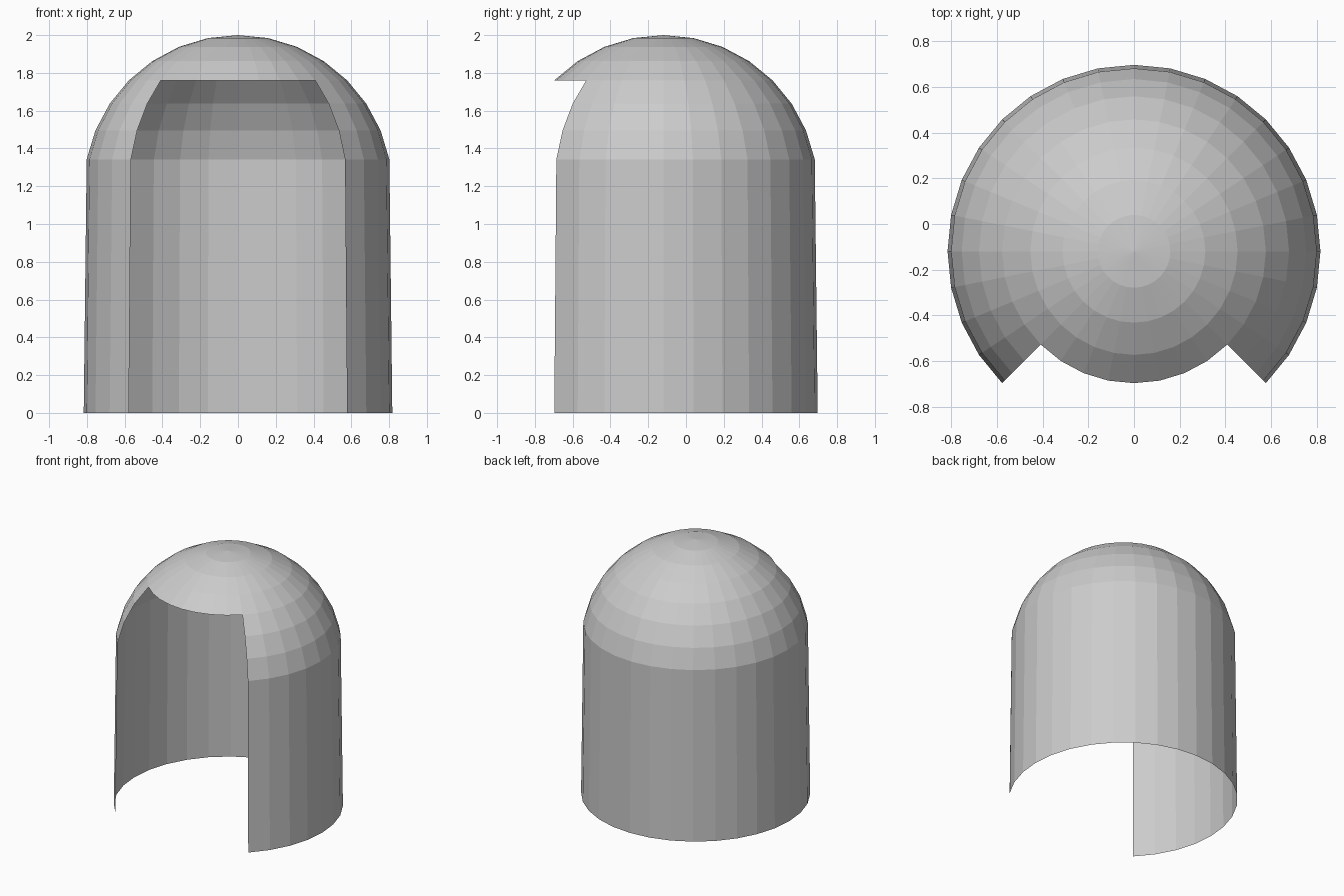
import bpy, bmesh, math

if "Cube" in bpy.data.objects:
    bpy.data.objects.remove(bpy.data.objects["Cube"])

R = 0.817                                           # shell radius
HEIGHT = 2.0
CY = -R * (1 - math.sin(math.radians(45))) / 2      # axis offset so the cut shell is centred

bm = bmesh.new()

# Full dome, 32 sides, pole at the top
bmesh.ops.create_uvsphere(bm, u_segments=32, v_segments=16, radius=R)

# Keep the upper half
bmesh.ops.delete(bm, geom=[v for v in bm.verts if v.co.z < -1e-3], context='VERTS')

# Doorway: front quarter, up to 45 degrees elevation on the dome
door = []
for f in bm.faces:
    c = f.calc_center_median()
    if c.y < -abs(c.x) and c.z < R * math.sin(math.radians(45)):
        door.append(f)
bmesh.ops.delete(bm, geom=door, context='FACES')

# Lift the dome and draw its rim down to the ground as the walls
for v in bm.verts:
    v.co.y += CY
    v.co.z = 0.0 if v.co.z < 1e-3 else v.co.z + HEIGHT - R

mesh = bpy.data.meshes.new("domed_shelter_shell")
bm.to_mesh(mesh)
bm.free()
shell = bpy.data.objects.new("domed_shelter_shell", mesh)
bpy.context.collection.objects.link(shell)
